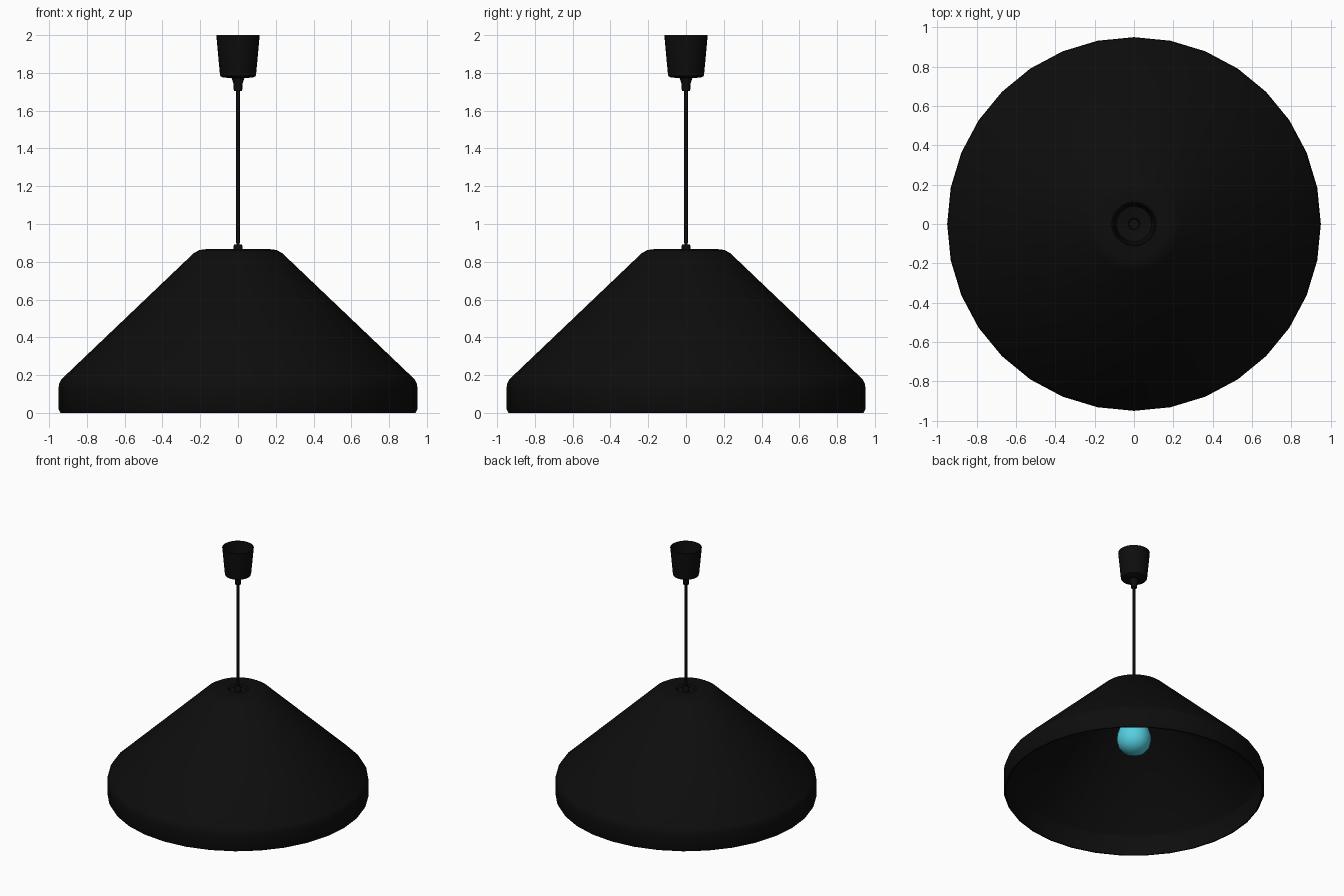
import bpy, bmesh, math

cube = bpy.data.objects.get("Cube")
if cube:
    bpy.data.objects.remove(cube, do_unlink=True)


def make_material(name, rgb, roughness):
    mat = bpy.data.materials.new(name)
    mat.use_nodes = True
    color = (*rgb, 1.0)
    mat.diffuse_color = color
    bsdf = mat.node_tree.nodes["Principled BSDF"]
    bsdf.inputs["Base Color"].default_value = color
    bsdf.inputs["Roughness"].default_value = roughness
    return mat


black = make_material("matt black", (0.004, 0.004, 0.004), 0.6)
cyan = make_material("bulb cyan", (0.09, 0.62, 0.75), 0.4)


def lathe(name, profile, mat, steps=32):
    """Turn a profile of (radius, height) points around the z axis."""
    bm = bmesh.new()
    verts = [bm.verts.new((r, 0, z)) for r, z in profile]
    edges = [bm.edges.new(pair) for pair in zip(verts, verts[1:])]
    bmesh.ops.spin(bm, geom=verts + edges, cent=(0, 0, 0), axis=(0, 0, 1),
                   angle=math.tau, steps=steps)
    bmesh.ops.remove_doubles(bm, verts=bm.verts, dist=0.0001)
    bmesh.ops.recalc_face_normals(bm, faces=bm.faces)
    mesh = bpy.data.meshes.new(name)
    bm.to_mesh(mesh)
    bm.free()
    mesh.materials.append(mat)
    obj = bpy.data.objects.new(name, mesh)
    bpy.context.collection.objects.link(obj)
    bpy.ops.object.select_all(action="DESELECT")
    obj.select_set(True)
    bpy.context.view_layer.objects.active = obj
    bpy.ops.object.shade_smooth_by_angle(angle=math.radians(35))
    return obj


# Thin-walled shade with a rolled rim and a shallow dish around the cord
outer = [(0, 0.85), (0.065, 0.85), (0.075, 0.868), (0.16, 0.868), (0.205, 0.862),
         (0.235, 0.845), (0.935, 0.178), (0.947, 0.155), (0.95, 0.13),
         (0.95, 0.02), (0.94, 0)]
inner = [(0.93, 0), (0.93, 0.15), (0.92, 0.165), (0.225, 0.83), (0.19, 0.845),
         (0.075, 0.845), (0.065, 0.835), (0, 0.835)]
lathe("lamp_shade", outer + inner, black)

# Hollow ceiling cup with a flared neck
lathe("ceiling_cup", [(0, 1.705), (0.02, 1.705), (0.023, 1.712), (0.023, 1.74),
                      (0.034, 1.772), (0.08, 1.776), (0.093, 1.783), (0.096, 1.795),
                      (0.115, 2), (0.108, 2), (0.09, 1.8), (0.03, 1.79),
                      (0.025, 1.78), (0, 1.78)], black)

# Cord and its grip on the shade
lathe("cord", [(0, 0.84), (0.009, 0.84), (0.01, 1.06), (0.01, 1.78), (0, 1.78)], black, 12)
lathe("cord_grip", [(0, 0.84), (0.023, 0.84), (0.023, 0.885), (0.019, 0.892), (0, 0.892)],
      black, 16)

# Bulb holder and bulb
lathe("bulb_socket", [(0, 0.6), (0.06, 0.6), (0.065, 0.61), (0.06, 0.84), (0, 0.84)], black, 24)
lathe("bulb", [(0, 0.315), (0.045, 0.322), (0.085, 0.343), (0.113, 0.378), (0.125, 0.425),
               (0.122, 0.47), (0.108, 0.515), (0.08, 0.56), (0.055, 0.6), (0.05, 0.64),
               (0, 0.64)], cyan, 24)
